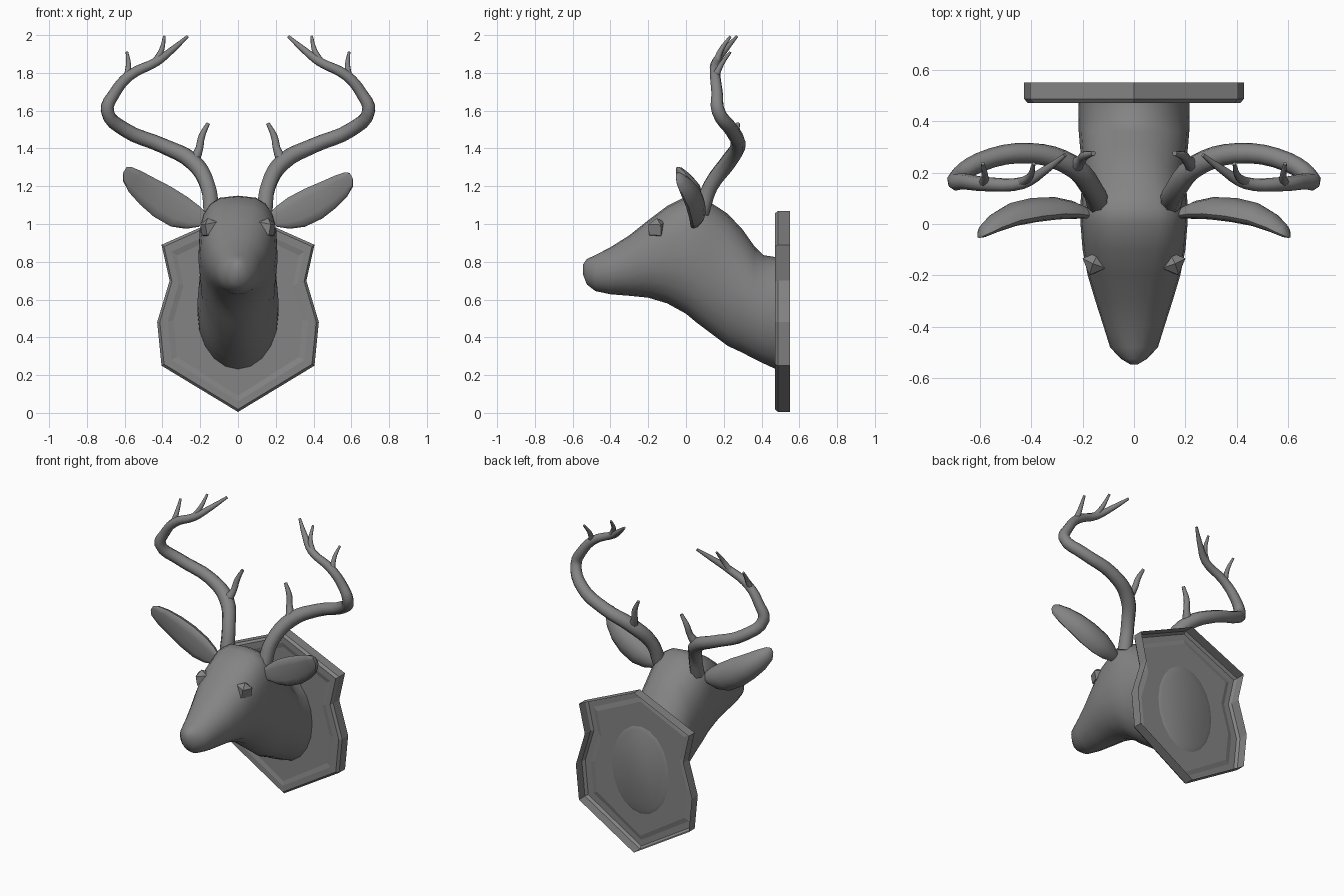
import bpy, bmesh, math
from mathutils import Vector

if "Cube" in bpy.data.objects:
    bpy.data.objects.remove(bpy.data.objects["Cube"])

grey = bpy.data.materials.new("dark_grey")
grey.diffuse_color = (0.23, 0.23, 0.23, 1)
grey.use_nodes = True
grey.node_tree.nodes["Principled BSDF"].inputs["Base Color"].default_value = grey.diffuse_color


def loft(name, rings, cap_start=True, cap_end=True, smooth=True):
    """Skin a list of equal-length closed rings."""
    bm = bmesh.new()
    vs = [[bm.verts.new(p) for p in r] for r in rings]
    n = len(vs[0])
    for a, b in zip(vs, vs[1:]):
        for i in range(n):
            j = (i + 1) % n
            bm.faces.new((a[i], a[j], b[j], b[i]))
    if cap_start:
        bm.faces.new(vs[0])
    if cap_end:
        bm.faces.new(vs[-1])
    bmesh.ops.recalc_face_normals(bm, faces=bm.faces)
    me = bpy.data.meshes.new(name)
    bm.to_mesh(me)
    bm.free()
    me.materials.append(grey)
    ob = bpy.data.objects.new(name, me)
    bpy.context.collection.objects.link(ob)
    if smooth:
        bpy.ops.object.select_all(action='DESELECT')
        ob.select_set(True)
        bpy.context.view_layer.objects.active = ob
        bpy.ops.object.shade_smooth_by_angle(angle=math.radians(50))
    return ob


def tube(name, paths, side):
    """Tapered round branches; each point is (x, y, z, radius)."""
    cu = bpy.data.curves.new(name, 'CURVE')
    cu.dimensions = '3D'
    cu.bevel_depth = 1.0
    cu.bevel_resolution = 2
    cu.resolution_u = 4
    cu.use_fill_caps = True
    cu.materials.append(grey)
    for pts in paths:
        sp = cu.splines.new('BEZIER')
        sp.bezier_points.add(len(pts) - 1)
        for bp, (x, y, z, r) in zip(sp.bezier_points, pts):
            bp.co = (x * side, y, z)
            bp.radius = r
            bp.handle_left_type = bp.handle_right_type = 'AUTO'
    ob = bpy.data.objects.new(name, cu)
    bpy.context.collection.objects.link(ob)
    return ob


# Wall plaque: shield outline, bevelled front, open at the back
half = [(0, 0.005), (0.405, 0.25), (0.428, 0.48), (0.362, 0.70), (0.405, 0.89), (0, 1.07)]
outline = half + [(-x, z) for x, z in half[-2:0:-1]]


def plaque_ring(inset, y):
    kx, kz = 1 - inset / 0.42, 1 - inset / 0.53
    return [(x * kx, y, 0.54 + (z - 0.54) * kz) for x, z in outline]


loft("plaque", [plaque_ring(0, 0.55), plaque_ring(0, 0.487), plaque_ring(0.014, 0.471),
                plaque_ring(0.055, 0.471), plaque_ring(0.085, 0.478)],
     cap_start=False, smooth=False)

# Head and neck: sections (y, top, bottom, half width, upper squareness)
sections = [
    (-0.546, 0.785, 0.735, 0.015, 2), (-0.525, 0.815, 0.68, 0.05, 2),
    (-0.48, 0.835, 0.645, 0.093, 2), (-0.40, 0.877, 0.628, 0.118, 2.1),
    (-0.30, 0.94, 0.62, 0.15, 2.2), (-0.20, 1.02, 0.61, 0.18, 2.4),
    (-0.10, 1.095, 0.58, 0.20, 2.7), (0.0, 1.145, 0.525, 0.208, 3),
    (0.06, 1.15, 0.475, 0.21, 3), (0.12, 1.12, 0.43, 0.205, 2.8),
    (0.22, 1.055, 0.355, 0.20, 2.3), (0.30, 0.97, 0.318, 0.21, 2.1),
    (0.36, 0.885, 0.286, 0.215, 2), (0.41, 0.835, 0.262, 0.215, 2),
    (0.475, 0.825, 0.232, 0.215, 2), (0.488, 0.80, 0.26, 0.185, 2)]


def head_ring(y, top, bot, hw, n, count=20):
    ring = []
    for i in range(count):
        a = 2 * math.pi * i / count
        c, s = math.cos(a), math.sin(a)
        e = 2 / (n if s > 0 else 2)
        ring.append((hw * math.copysign(abs(c) ** e, c), y,
                     (top + bot) / 2 + (top - bot) / 2 * math.copysign(abs(s) ** e, s)))
    return ring


loft("head_and_neck", [head_ring(*s) for s in sections])

# Ear sections: centre x, y, z, half width, half thickness
ear_sections = [(0.185, 0.04, 1.02, 0.04, 0.025), (0.24, 0.05, 1.035, 0.07, 0.04),
                (0.31, 0.055, 1.063, 0.09, 0.05), (0.40, 0.047, 1.108, 0.092, 0.054),
                (0.48, 0.03, 1.155, 0.08, 0.052), (0.545, 0.0, 1.2, 0.065, 0.042),
                (0.588, -0.03, 1.237, 0.043, 0.028), (0.60, -0.045, 1.255, 0.018, 0.012)]
across = Vector((-0.5, 0, 0.86))

# Antler main beam and tines
beam = [(0.14, 0.08, 1.06, 0.045), (0.16, 0.13, 1.20, 0.042), (0.24, 0.225, 1.33, 0.045),
        (0.40, 0.275, 1.415, 0.04), (0.60, 0.24, 1.50, 0.038), (0.692, 0.17, 1.60, 0.036),
        (0.655, 0.165, 1.69, 0.031), (0.575, 0.155, 1.785, 0.028), (0.43, 0.16, 1.86, 0.024),
        (0.345, 0.21, 1.925, 0.017), (0.268, 0.268, 1.992, 0.008)]
tines = [[(0.235, 0.22, 1.33, 0.032), (0.205, 0.25, 1.40, 0.02),
          (0.193, 0.265, 1.46, 0.018), (0.158, 0.275, 1.533, 0.01)],
         [(0.585, 0.155, 1.78, 0.02), (0.58, 0.19, 1.85, 0.013), (0.588, 0.235, 1.91, 0.007)],
         [(0.44, 0.16, 1.855, 0.02), (0.405, 0.185, 1.92, 0.014), (0.39, 0.235, 1.993, 0.007)]]

for side, label in ((1, "right"), (-1, "left")):
    # Ear, the left one held slightly higher at the tip
    rings = []
    for x, y, z, w, t in ear_sections:
        lift = 0.03 * max(0, (x - 0.3) / 0.3) if side < 0 else 0
        ring = []
        for i in range(12):
            a = 2 * math.pi * i / 12
            p = Vector((x, y, z + lift)) + across * (w * math.cos(a))
            s = math.sin(a)
            # front side is flattened to cup the ear
            p.y += t * s if s > 0 else t * s * 0.75
            p.y -= t * 0.3 * math.cos(a) ** 2
            ring.append((p.x * side, p.y, p.z))
        rings.append(ring)
    loft("ear_" + label, rings)

    tube("antler_" + label, [beam] + tines, side)

    # Faceted eye
    bpy.ops.mesh.primitive_uv_sphere_add(segments=4, ring_count=2, radius=0.057,
                                         location=(0.15 * side, -0.152, 0.975),
                                         rotation=(0.1, 0.15 * side, 0.4 * side))
    eye = bpy.context.object
    eye.name = "eye_" + label
    eye.data.materials.append(grey)
    eye.data.shade_flat()
